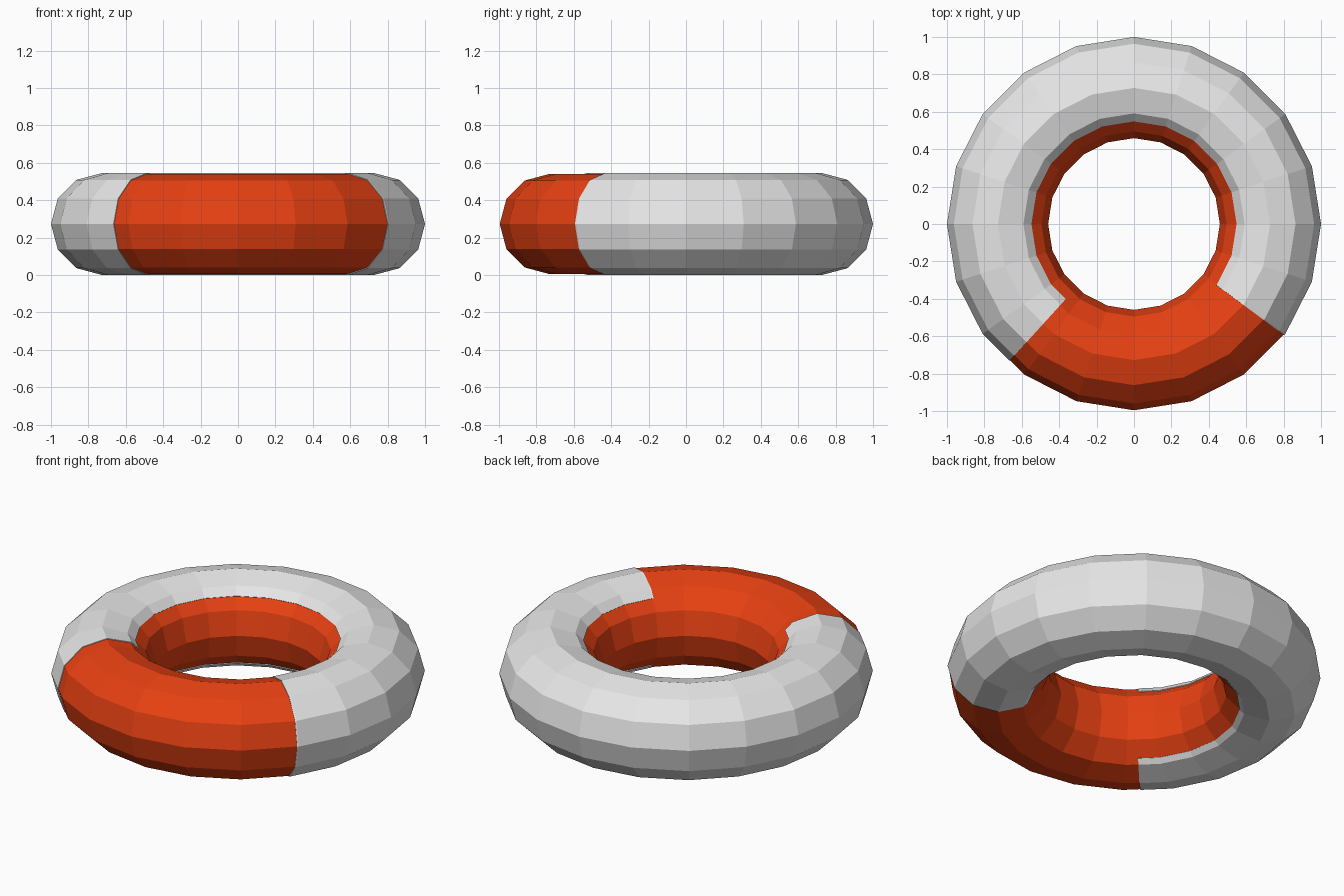
import bpy, bmesh, math
from mathutils import Vector

if "Cube" in bpy.data.objects:
    bpy.data.objects.remove(bpy.data.objects["Cube"])

MAJOR_R, TUBE_R, SHELL = 0.7275, 0.2725, 0.004
SIDES, TUBE_SIDES = 20, 12


def material(name, rgb):
    m = bpy.data.materials.new(name)
    m.diffuse_color = (*rgb, 1)
    m.use_nodes = True
    m.node_tree.nodes["Principled BSDF"].inputs["Base Color"].default_value = m.diffuse_color
    return m


def polygon_point(index, sides):
    """Point on a unit polygon; fractional index lies along its edge."""
    k = math.floor(index)
    a, b = (Vector((math.cos(i * math.tau / sides), math.sin(i * math.tau / sides)))
            for i in (k, k + 1))
    return a.lerp(b, index - k)


def steps(start, end):
    """Whole-number steps between two possibly fractional ends."""
    inner = [i for i in range(math.floor(start) + 1, math.ceil(end))]
    return [start] + inner + [end]


def torus_patch(name, around, section, radius, mat):
    """Faceted torus surface limited to the given index ranges."""
    bm = bmesh.new()
    rows = []
    for i in steps(*around):
        d = polygon_point(i, SIDES)
        row = []
        for j in steps(*section):
            p = polygon_point(j, TUBE_SIDES) * radius
            row.append(bm.verts.new((d.x * (MAJOR_R + p.x), d.y * (MAJOR_R + p.x), TUBE_R + p.y)))
        rows.append(row)
    for r0, r1 in zip(rows, rows[1:]):
        for j in range(len(r0) - 1):
            bm.faces.new((r0[j], r1[j], r1[j + 1], r0[j + 1]))
    bmesh.ops.remove_doubles(bm, verts=bm.verts, dist=1e-5)
    mesh = bpy.data.meshes.new(name)
    bm.to_mesh(mesh)
    bm.free()
    mesh.materials.append(mat)
    ob = bpy.data.objects.new(name, mesh)
    bpy.context.collection.objects.link(ob)
    return ob


red = material("orange_red", (0.8, 0.052, 0.006))
grey = material("light_grey", (0.8, 0.8, 0.8))

# full inner ring
torus_patch("ring_core", (0, SIDES), (0, TUBE_SIDES), TUBE_R - SHELL, red)

# thin outer cover, open at the front and along the hole
cover = torus_patch("ring_cover", (-36.5 / 18, 227.7 / 18), (-4.25, 4.43), TUBE_R, grey)
thick = cover.modifiers.new("thickness", 'SOLIDIFY')
thick.thickness = 0.007
thick.offset = -1
